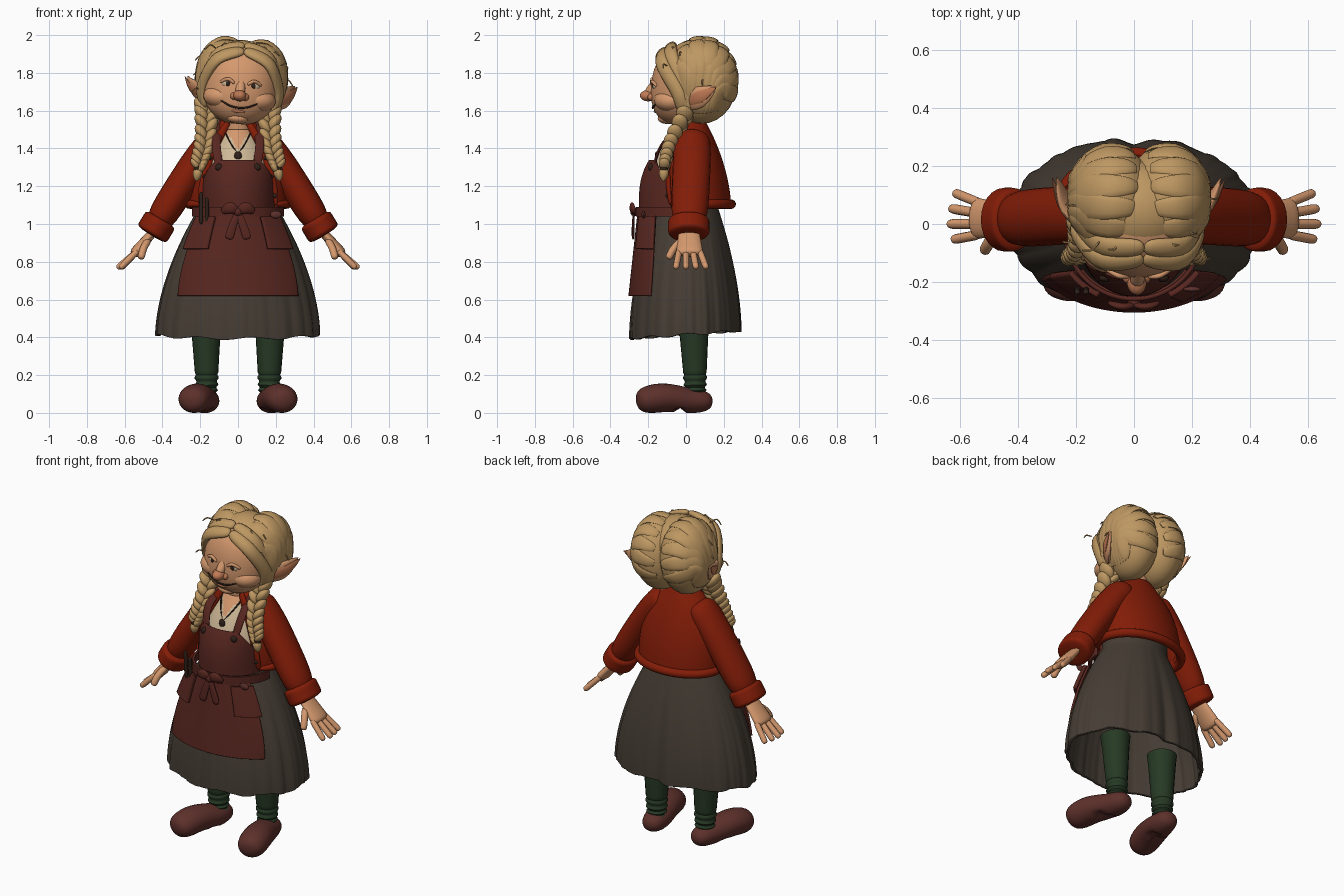
import bpy, bmesh, random
from math import sin, cos, radians, pi, exp, tau
from mathutils import Vector, Matrix

if "Cube" in bpy.data.objects:
    bpy.data.objects.remove(bpy.data.objects["Cube"])
random.seed(4)
SIDES = (("left", 1), ("right", -1))


def colour(name, code):
    rgb = [(channel / 255) ** 2.2 for channel in bytes.fromhex(code)] + [1]
    material = bpy.data.materials.new(name)
    material.use_nodes = True
    material.diffuse_color = rgb
    shader = material.node_tree.nodes["Principled BSDF"]
    shader.inputs["Base Color"].default_value = rgb
    shader.inputs["Roughness"].default_value = 0.8
    return material


hair = colour("straw hair", "BC9662")
skin = colour("skin", "D3976D")
red = colour("red wool", "822210")
apron = colour("apron brown", "592B25")
grey = colour("skirt grey", "473F37")
green = colour("stocking green", "2B3C29")
leather = colour("shoe leather", "5E342F")
cream = colour("cream linen", "CDB795")
dark = colour("dark brown", "33261F")
blush = colour("blush", "C07A56")


def finish(name, bm, material, thick=0):
    mesh = bpy.data.meshes.new(name)
    bm.to_mesh(mesh)
    bm.free()
    mesh.materials.append(material)
    mesh.shade_smooth()
    mesh.set_sharp_from_angle(angle=radians(50))
    ob = bpy.data.objects.new(name, mesh)
    bpy.context.collection.objects.link(ob)
    if thick:
        mod = ob.modifiers.new("thickness", "SOLIDIFY")
        mod.thickness, mod.offset = thick, -1
    return ob


def skin_grid(name, grid, material, wrap, cap, thick=0):
    bm = bmesh.new()
    rows = [[bm.verts.new(p) for p in row] for row in grid]
    n = len(grid[0])
    for low, high in zip(rows, rows[1:]):
        for j in range(n if wrap else n - 1):
            k = (j + 1) % n
            bm.faces.new((low[j], low[k], high[k], high[j]))
    if cap:
        bm.faces.new(rows[0][::-1])
        bm.faces.new(rows[-1])
    return finish(name, bm, material, thick)


# Section rules along a tube
def rounded(t):
    return (1 - abs(2 * t - 1) ** 6) ** .5


def widening(t):
    return rounded(t) * (.75 + .4 * t)


def leaf(t):
    return sin(pi * (.25 + .75 * t))


def lens(t):
    return .35 + .65 * sin(pi * t)


def along(points, f):
    """Point at fraction f of a smooth curve through the points."""
    u = f * (len(points) - 1)
    i = min(int(u), len(points) - 2)
    t = u - i
    a, b, c, d = (Vector(points[max(0, min(len(points) - 1, i + j))]) for j in (-1, 0, 1, 2))
    return b + t / 2 * (c - a + t * (2 * a - 5 * b + 4 * c - d + t * (3 * (b - c) + d - a)))


def tube(name, points, radius, material, flat=1, shape=rounded, up=(0, 1, 0), sides=14, steps=24, centre=None):
    """The radius runs along up; the radius across it is flat times as large."""
    spots = [(1 - cos(pi * i / steps)) / 2 for i in range(steps + 1)]
    path = [along(points, f) for f in spots]
    grid = []
    for i, (f, p) in enumerate(zip(spots, path)):
        t = (path[min(i + 1, steps)] - path[max(i - 1, 0)]).normalized()
        u = p - centre if centre else Vector(up)
        u = (u - t * u.dot(t)).normalized()
        v = t.cross(u) * flat
        r = radius * max(shape(f), .05)
        grid.append([p + r * (u * cos(tau * j / sides) + v * sin(tau * j / sides)) for j in range(sides)])
    return skin_grid(name, grid, material, True, True)


def pair(name, points, radius, material, **options):
    return [tube(f"{side}_{name}", [(s * x, y, z) for x, y, z in points], radius, material, **options)
            for side, s in SIDES]


def shell(name, low, high, size, material, arc=None, columns=64, thick=0, cap=False, ripple=None):
    """Elliptic wall; size(z) gives centre y and both radii, arc(z) degrees from the front."""
    grid = []
    for i in range(25):
        z = low + (high - low) * (1 - cos(pi * i / 24)) / 2
        cy, rx, ry = size(z)
        start, end = arc(z) if arc else (0, 360)
        row = []
        for j in range(columns + bool(arc)):
            t = radians(start + (end - start) * j / columns)
            m, lift = ripple(t, z) if ripple else (1, 0)
            row.append((rx * m * sin(t), cy - ry * m * cos(t), z + lift))
        grid.append(row)
    return skin_grid(name, grid, material, not arc, cap, thick)


def ball(name, place, size, material, turn=0):
    bm = bmesh.new()
    bmesh.ops.create_uvsphere(bm, u_segments=24, v_segments=14, radius=1)
    bm.transform(Matrix.Translation(place) @ Matrix.Rotation(radians(turn), 4, "Y") @ Matrix.Diagonal((*size, 1)))
    return finish(name, bm, material)


def balls(name, place, size, material):
    x, y, z = place
    return [ball(f"{side}_{name}", (s * x, y, z), size, material) for side, s in SIDES]


# Clogs with flat soles and a raised arch, and stockings wrinkled at the ankle
for clog in pair("clog", [(.16, .14, .06), (.175, .02, .065), (.215, -.12, .08), (.25, -.26, .06)], .088, leather,
                 flat=.88, shape=lambda t: (1 - (2 * t - 1) ** 4) ** .5 * (.75 + .35 * t), up=(1, 0, 0), sides=28):
    for v in clog.data.vertices:
        v.co.z = max(v.co.z, .025 if -.06 < v.co.y < 0 else 0)
pair("stocking", [(.17, .04, .5), (.165, .05, .1)], .085, green, sides=20, steps=60,
     shape=lambda t: 1 - .4 * t + (.06 * sin(70 * t) if t > .7 else 0))


# Skirt with gathered folds, an uneven hem and a dip at the back
def skirt_size(z):
    flare = 1 - min(1, (z - .4) / .7) ** 1.8
    return 0, .2 + .23 * flare, .165 + .13 * flare


def folds(t, z):
    depth = max(0, 1.1 - z)
    pleat = abs(sin(19 * t + 2 * sin(3 * t))) ** .5 + sin(14 * t) / 2 + sin(23 * t + 1) / 2
    swing = 1 + depth * (pleat / 50 - exp(-(8 * (t - pi)) ** 2) / 10)
    return swing, depth * (.03 * (1 - cos(t)) + .01 * sin(9 * t) - .01)


shell("skirt", .4, 1.18, skirt_size, grey, columns=240, thick=.015, ripple=folds)


# Blouse with a skin coloured neckline, neck and pendant
def blouse_size(z):
    q = max(0, (z - 1.15) / .35) ** 2
    return .045 * q - .03, .19 - .11 * q, .175 - .095 * q


blouse = shell("blouse", 1.1, 1.5, blouse_size, cream)
blouse.data.materials.append(skin)
for f in blouse.data.polygons:
    if f.center.y < 0 and abs(f.center.x) < (f.center.z - 1.4) * .7:
        f.material_index = 1
tube("neck", [(0, .03, 1.42), (0, .01, 1.65)], .07, skin, sides=20)
pair("neck_cord", [(.075, -.05, 1.5), (.04, -.11, 1.43), (0, -.145, 1.37)], .005, dark, sides=6)
ball("pendant", (0, -.155, 1.36), (.02, .01, .025), dark)


# Apron skirt, bib, waistband and pockets
def apron_size(z, extra=0):
    h = (z - .62) / .46
    return -.02, .4 - .17 * h ** 1.6 + extra, .285 - .05 * h + extra


def bib_part(z):
    return (z - 1.08) / .26


def bib_arc(z):
    half = 85 - 50 * bib_part(z) ** 2
    return -half, half


shell("apron_skirt", .62, 1.08, apron_size, apron, arc=lambda z: (-53, 53), thick=.012)
shell("apron_bib", 1.08, 1.34, lambda z: (-.02, .2, .23 - .055 * bib_part(z) ** 3), apron, arc=bib_arc, thick=.012)
shell("waistband", 1.04, 1.09, lambda z: (-.02, .245, .245), apron, arc=lambda z: (-85, 85), thick=.015)
for side, s in SIDES:
    edges = sorted((s * 27, s * 55))
    shell(f"{side}_pocket", .87, 1.04, lambda z: apron_size(z, .022), apron, arc=lambda z: edges, columns=12, thick=.02)
pair("apron_strap", [(.1, -.17, 1.31), (.115, -.12, 1.43), (.09, .02, 1.55)], .008, apron, flat=3)
balls("strap_button", (.1, -.185, 1.3), (.02, .015, .02), dark)

# Waist bow
ball("bow_knot", (0, -.275, 1.065), (.024, .02, .024), apron)
pair("bow_loop", [(0, -.275, 1.06), (.04, -.285, 1.085), (.085, -.27, 1.065)], .014, apron, flat=2.2, shape=lens)
pair("bow_tail", [(0, -.275, 1.06), (.025, -.28, 1), (.05, -.28, .92)], .007, apron, flat=3.2, shape=widening)

# Tools in the right pocket, trinket in the left
for i in range(2):
    x = .03 * i - .195
    tube(f"pocket_tool_{i}", [(x, -.225, 1), (x, -.235, 1.17 - .03 * i)], .011, dark)
ball("pocket_trinket", (.2, -.225, 1.05), (.03, .01, .02), leather)


# Cardigan with hem, front trims and buttons
def cardigan_size(z):
    q = (z - 1.09) / .46
    return .045 - .025 * q, .26 - .175 * q ** 3, .195 - .115 * q ** 2


def opening(z):
    return 50 - 40 * (z - 1.1)


def cardigan_point(z, angle):
    cy, rx, ry = cardigan_size(z)
    return rx * sin(radians(angle)), cy - ry * cos(radians(angle)), z


shell("cardigan", 1.09, 1.55, cardigan_size, red, arc=lambda z: (opening(z), 360 - opening(z)), thick=.015)
tube("cardigan_hem", [cardigan_point(1.105, 50 + 13 * i) for i in range(21)], .025, red, up=(0, 0, 1), steps=60)
trim = [1.1 + .05 * i for i in range(10)]
pair("cardigan_trim", [cardigan_point(z, opening(z)) for z in trim], .014, red, flat=1.6)
for z in trim[1:7:2]:
    x, y, z = cardigan_point(z, opening(z))
    balls(f"cardigan_button_{z:.1f}", (x, y - .01, z), (.012, .01, .012), dark)

# Sleeves, cuffs and hands
pair("sleeve", [(.1, .03, 1.475), (.23, .03, 1.31), (.44, .015, .98)], .1, red, flat=.82, sides=24)
pair("cuff", [(.405, .015, 1.03), (.46, .015, .94)], .11, red, flat=.82, sides=24)
pair("palm", [(.43, .015, .98), (.555, .02, .835)], .066, skin, flat=.42, shape=widening, sides=20)
for i in range(4):
    y, reach = .036 * i - .036, .015 * abs(i - 1.3)
    pair(f"finger_{i}", [(.53, y, .86), (.645 - reach, 1.5 * y, .765)], .017, skin, sides=10)
pair("thumb", [(.475, -.02, .915), (.5, -.065, .87), (.515, -.095, .815)], .02, skin, sides=10)


# Head and face
def face_size(z):
    round_off = max(0, 1 - abs((z - 1.74) / .215) ** 2.5) ** .5 + .02
    return (z - 1.94) / 10, .193 * round_off, .16 * round_off


def face_point(x, z, out=0):
    cy, rx, ry = face_size(z)
    return x, cy - ry * (1 - (x / rx) ** 2) ** .5 - out, z


smile = [face_point(.05 * i, 1.615 + .008 * i * i, .003) for i in range(-2, 3)]
head = [shell("face", 1.53, 1.95, face_size, skin, cap=True),
        ball("chin", (0, -.1, 1.56), (.06, .05, .03), skin),
        ball("nose_tip", (0, -.2, 1.68), (.034, .044, .03), blush),
        tube("nose_bridge", [(0, -.14, 1.77), (0, -.2, 1.69)], .026, skin),
        tube("mouth", smile, .005, dark, sides=8),
        ball("lower_lip", (0, -.155, 1.597), (.04, .016, .01), blush)]
head += balls("cheek", (.095, -.075, 1.665), (.098, .094, .065), skin)
head += balls("nostril", (.03, -.18, 1.675), (.02, .025, .02), blush)
head += balls("eyeball", (.07, -.155, 1.737), (.032, .02, .021), cream)
head += balls("iris", (.067, -.171, 1.737), (.013, .008, .014), dark)
head += pair("upper_eyelid", [face_point(.035, 1.742), face_point(.07, 1.762, .008), face_point(.11, 1.742)], .009, skin)
ear = [(.185, 0, 1.67), (.25, .075, 1.7), (.285, .16, 1.755)]
head += pair("ear", ear, .02, skin, flat=3, shape=leaf, up=(1, -.4, 0), sides=20)
head += pair("inner_ear", [(x + .015, y, z) for x, y, z in ear], .01, blush, flat=3.5, shape=leaf, up=(1, -.4, 0))

# Parted hair: crown and two lobes overlaid with swept locks and loose wisps
head.append(ball("hair_crown", (0, .045, 1.8), (.19, .175, .175), hair))
size = Vector((.145, .185, .22))
for side, s in SIDES:
    middle = Vector((s * .09, .085, 1.76))
    head.append(ball(f"{side}_hair_lobe", middle, size, hair))
    for i in range(8):
        a = radians(30 + 25 * i)
        sweep = [(-.5, -cos(a), sin(a)), (.85, -.7 * cos(a), .6 * sin(a) + .1), (.75, .12 * i - .45, -.75)]
        rays = [along(sweep, j / 8).normalized() * size for j in range(9)]
        head.append(tube(f"{side}_lock_{i}", [middle + Vector((s * x, y, z)) for x, y, z in rays],
                         .015, hair, flat=3.4, shape=lens, sides=12, centre=middle))
    for i in range(6):
        y, bend = random.uniform(-.15, .1), random.uniform(.015, .03)
        root = middle + Vector((s * .13 * sin(i / 2), y - .05, .18 * cos(i / 2)))
        tip = root + Vector((s * bend, -bend, bend / 2))
        head.append(tube(f"{side}_wisp_{i}", [root, tip, tip + Vector((s * bend, 0, -bend))], .004, hair, sides=5))
for i in range(2):
    head += pair(f"front_lock_{i}", [(0, .04 * i - .12, 1.92 + .03 * i), (.14, .05 * i - .125, 1.86 + .03 * i),
                                     (.205, .04 * i - .04, 1.71), (.18, -.01, 1.6)],
                 .024, hair, flat=1.6, centre=Vector((0, .05, 1.72)))

# Tilt the head a little to its left
pivot = Matrix.Translation((0, 0, 1.58))
for ob in head:
    ob.matrix_world = pivot @ Matrix.Rotation(radians(5.5), 4, "Y") @ pivot.inverted()

# Braids with ties and tufts
braid = [(.165, .01, 1.61), (.175, -.08, 1.43), (.21, -.115, 1.31)]
for side, s in SIDES:
    for i in range(9):
        x, y, z = along(braid, i / 8)
        w = 1.25 - .06 * i
        for strand, e in (("inner", -1), ("outer", 1)):
            ball(f"{side}_braid_{strand}_{i}", (s * (x + e * .022 * w), y, z + e * .01),
                 (.025 * w, .038 * w, .045 * w), hair, turn=s * e * 35)
pair("braid_tie", [(.21, -.115, 1.31), (.215, -.117, 1.28)], .022, dark)
pair("braid_tuft", [(.21, -.116, 1.29), (.222, -.12, 1.225)], .026, hair, shape=leaf)
